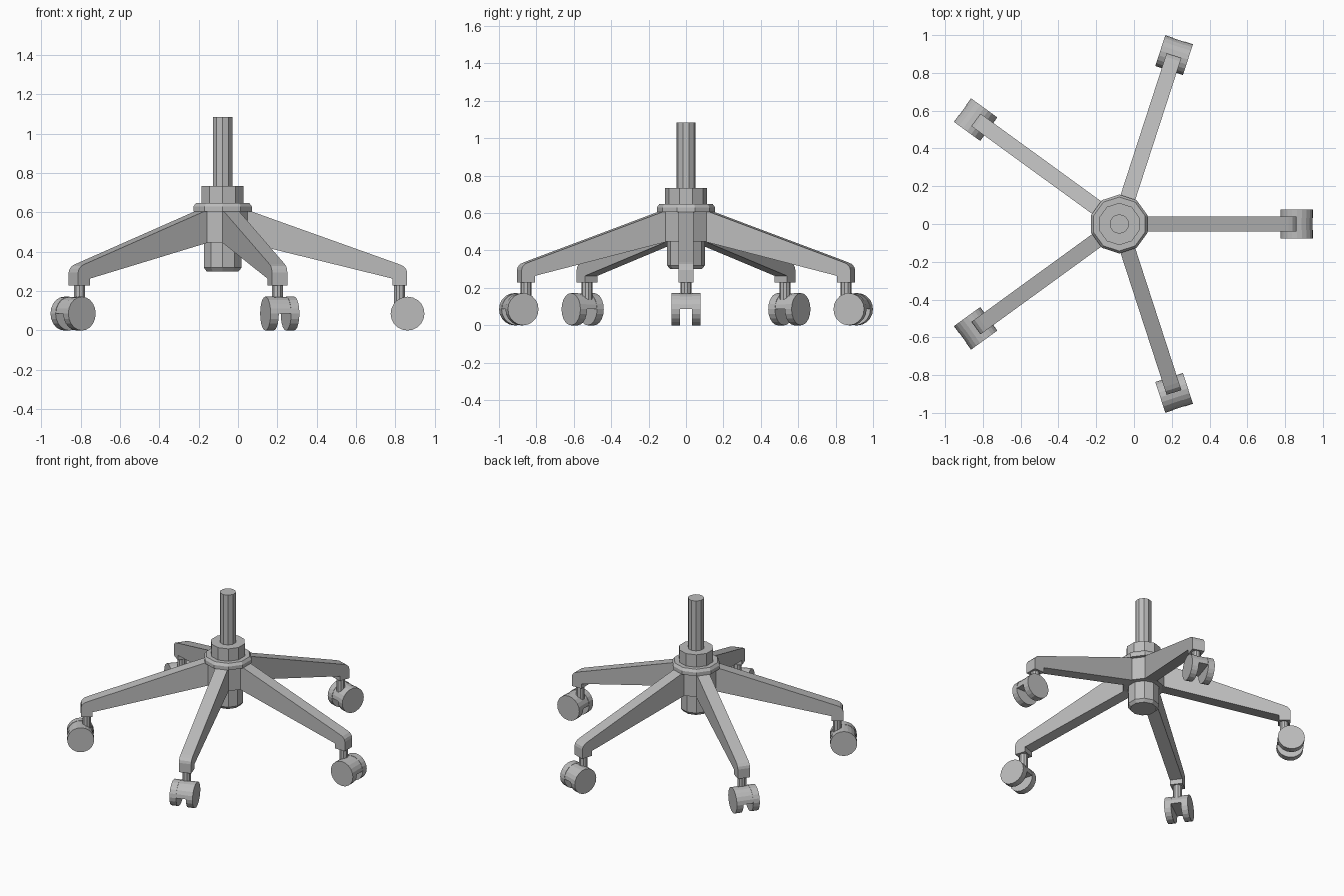
import bpy, bmesh, math
from mathutils import Matrix, Vector

if "Cube" in bpy.data.objects:
    bpy.data.objects.remove(bpy.data.objects["Cube"])

CENTRE = Matrix.Translation((-0.078, 0, 0))
grey = bpy.data.materials.new("mid grey")
grey.diffuse_color = (0.5, 0.5, 0.5, 1)
grey.use_nodes = True
grey.node_tree.nodes["Principled BSDF"].inputs["Base Color"].default_value = grey.diffuse_color


def finish(name, bm, matrix):
    bmesh.ops.recalc_face_normals(bm, faces=bm.faces)
    bm.transform(matrix)
    mesh = bpy.data.meshes.new(name)
    bm.to_mesh(mesh)
    bm.free()
    mesh.materials.append(grey)
    ob = bpy.data.objects.new(name, mesh)
    bpy.context.collection.objects.link(ob)
    return ob


def lathe(name, profile, sides, matrix, phase=0.0):
    """Capped faceted solid from (radius, height) points."""
    bm = bmesh.new()
    rings = []
    for r, z in profile:
        angles = [phase + math.tau * i / sides for i in range(sides)]
        rings.append([bm.verts.new((r * math.cos(a), r * math.sin(a), z)) for a in angles])
    for low, high in zip(rings, rings[1:]):
        for i in range(sides):
            j = (i + 1) % sides
            bm.faces.new((low[i], low[j], high[j], high[i]))
    bm.faces.new(rings[0][::-1])
    bm.faces.new(rings[-1])
    return finish(name, bm, matrix)


def slab(name, outline, half_width, matrix):
    """Outline in the (radial, z) plane, extruded sideways."""
    bm = bmesh.new()
    face = bm.faces.new([bm.verts.new((r, -half_width, z)) for r, z in outline])
    new = bmesh.ops.extrude_face_region(bm, geom=[face])["geom"]
    verts = [g for g in new if isinstance(g, bmesh.types.BMVert)]
    bmesh.ops.translate(bm, verts=verts, vec=Vector((0, 2 * half_width, 0)))
    return finish(name, bm, matrix)


# Central hub and gas column, all ten-sided
P = math.radians(18)
lathe("lower_cylinder", [(0.085, 0.30), (0.101, 0.32), (0.101, 0.46)], 10, CENTRE, P)
lathe("hub_body", [(0.134, 0.448), (0.134, 0.61)], 10, CENTRE, P)
lathe("hub_flange", [(0.156, 0.605), (0.156, 0.63), (0.143, 0.648)], 10, CENTRE, P)
lathe("collar", [(0.112, 0.64), (0.112, 0.735)], 10, CENTRE, P)
lathe("column", [(0.052, 0.73), (0.052, 1.085)], 10, CENTRE, P)

# Five legs, each with a twin-wheel caster
LEG = [(0.10, 0.622), (0.895, 0.338), (0.918, 0.328), (0.933, 0.312), (0.938, 0.295),
       (0.938, 0.23), (0.863, 0.23), (0.863, 0.264), (0.10, 0.452)]
WHEEL_R, AXLE = 0.086, 0.94
HOUSING = [(AXLE + 0.084 * math.cos(math.pi * i / 10),
            WHEEL_R + 0.084 * math.sin(math.pi * i / 10)) for i in range(11)]

for k in range(5):
    turn = CENTRE @ Matrix.Rotation(math.radians(72 * k), 4, 'Z')
    slab(f"leg_{k + 1}", LEG, 0.041, turn)
    lathe(f"caster_stem_{k + 1}", [(0.029, 0.12), (0.029, 0.24)], 10,
          turn @ Matrix.Translation((0.90, 0, 0)), P)
    slab(f"caster_housing_{k + 1}", HOUSING, 0.034, turn)
    for side, y in (("a", -0.077), ("b", 0.033)):
        place = (turn @ Matrix.Translation((AXLE, y, WHEEL_R))
                 @ Matrix.Rotation(-math.pi / 2, 4, 'X'))
        lathe(f"wheel_{k + 1}{side}", [(WHEEL_R, 0), (WHEEL_R, 0.044)], 20, place)
